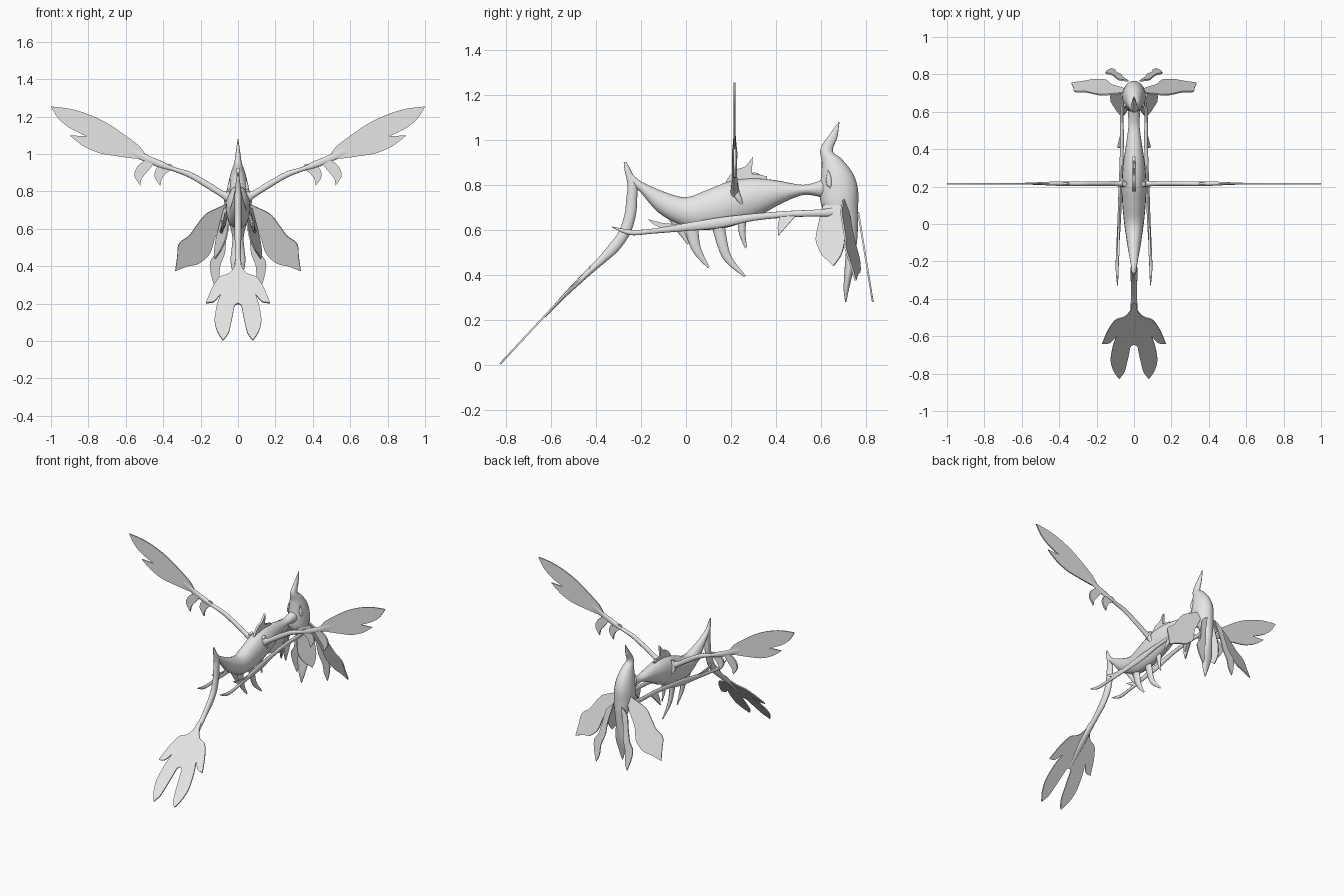
import bpy, bmesh, math
from mathutils import Vector

grey = bpy.data.materials.new("pale_grey")
grey.diffuse_color = (0.8, 0.8, 0.8, 1)


def spline(pts, steps, closed=False, corner=60):
    """Smooth curve through points, keeping strong corners sharp."""
    P = [Vector(p) for p in pts]
    n = len(P)
    T = []
    for i in range(n):
        a, b = P[i - 1] if (i or closed) else P[i], P[(i + 1) % n] if (i < n - 1 or closed) else P[i]
        d1, d2 = P[i] - a, b - P[i]
        sharp = closed and d1.angle(d2, 0) > math.radians(corner)
        size = min(d1.length, d2.length) if d1.length and d2.length else 0.5 * (b - a).length
        T.append((b - a).normalized() * (0 if sharp else size))
    out = []
    for i in range(n if closed else n - 1):
        j = (i + 1) % n
        for k in range(steps):
            t = k / steps
            out.append(P[i] * (2*t**3 - 3*t**2 + 1) + T[i] * (t**3 - 2*t**2 + t)
                       + P[j] * (3*t**2 - 2*t**3) + T[j] * (t**3 - t**2))
    if not closed:
        out.append(P[-1])
    return out


def finish(name, bm, mirror=False, thick=0):
    """Solid parts are shaded smooth, thin plates stay flat."""
    me = bpy.data.meshes.new(name)
    bmesh.ops.recalc_face_normals(bm, faces=bm.faces)
    bm.to_mesh(me)
    bm.free()
    ob = bpy.data.objects.new(name, me)
    bpy.context.collection.objects.link(ob)
    me.materials.append(grey)
    if mirror:
        ob.modifiers.new("mirror", 'MIRROR')
    if thick:
        m = ob.modifiers.new("thickness", 'SOLIDIFY')
        m.thickness, m.offset = thick, 0
    else:
        bpy.context.view_layer.objects.active = ob
        ob.select_set(True)
        bpy.ops.object.shade_smooth_by_angle(angle=math.radians(45))
        ob.select_set(False)
    return ob


def loft(name, stations, place, mirror=False, sides=20, steps=5):
    """Stations: two outline points (u, v, u, v), half width, side offset."""
    bm = bmesh.new()
    rings = []
    V = [Vector(tuple(s) + (0,) * (6 - len(s))) for s in stations]
    for s in spline(V, steps):
        ring = []
        for k in range(sides):
            a = 2 * math.pi * k / sides
            c = math.cos(a)
            u = (s[0] + s[2]) / 2 + c * (s[2] - s[0]) / 2
            v = (s[1] + s[3]) / 2 + c * (s[3] - s[1]) / 2
            ring.append(bm.verts.new(place(u, v, s[5] + s[4] * math.sin(a))))
        rings.append(ring)
    for r, q in zip(rings, rings[1:]):
        for k in range(sides):
            m = (k + 1) % sides
            bm.faces.new((r[k], r[m], q[m], q[k]))
    bm.faces.new(rings[0])
    bm.faces.new(rings[-1])
    return finish(name, bm, mirror)


def leaf(name, outline, place, mirror=True, thick=0.008):
    """Thin plate from a flat outline, then laid into space."""
    bm = bmesh.new()
    f = bm.faces.new([bm.verts.new((p.x, p.y, 0)) for p in spline(outline, 5, True)])
    bmesh.ops.triangulate(bm, faces=[f], ngon_method='EAR_CLIP')
    for v in bm.verts:
        v.co = place(v.co.x, v.co.y)
    return finish(name, bm, mirror, thick)


def side(u, v, w):
    return (w, u, v)


def front(u, v, w):
    return (u, 0.216 + w, v)


# Long body, belly to neck
loft("body", [
    (-0.25, 0.86, -0.245, 0.80, 0.012), (-0.20, 0.815, -0.20, 0.765, 0.02),
    (-0.10, 0.77, -0.12, 0.675, 0.036), (0.0, 0.745, 0.0, 0.61, 0.052),
    (0.10, 0.78, 0.10, 0.60, 0.062), (0.20, 0.818, 0.20, 0.615, 0.066),
    (0.30, 0.83, 0.32, 0.66, 0.06), (0.40, 0.82, 0.42, 0.715, 0.045),
    (0.52, 0.80, 0.52, 0.755, 0.03), (0.60, 0.82, 0.60, 0.745, 0.033),
    (0.67, 0.85, 0.67, 0.72, 0.04)], side)

# Tail with raised knee
loft("tail", [
    (-0.277, 0.90, -0.265, 0.903, 0.003), (-0.272, 0.86, -0.243, 0.86, 0.01),
    (-0.26, 0.80, -0.217, 0.80, 0.017), (-0.265, 0.74, -0.217, 0.74, 0.018),
    (-0.273, 0.67, -0.222, 0.67, 0.018), (-0.30, 0.59, -0.247, 0.585, 0.018),
    (-0.345, 0.53, -0.298, 0.51, 0.017), (-0.395, 0.47, -0.36, 0.455, 0.016),
    (-0.45, 0.415, -0.425, 0.40, 0.018), (-0.54, 0.32, -0.525, 0.31, 0.02),
    (-0.63, 0.218, -0.625, 0.212, 0.008)], side)

# Lobed tail fin
leaf("tail_fin", [
    (0, 0.44), (0.014, 0.43), (0.02, 0.395), (0.05, 0.36), (0.10, 0.34), (0.14, 0.28),
    (0.17, 0.205), (0.13, 0.21), (0.093, 0.25), (0.113, 0.19), (0.125, 0.11),
    (0.11, 0.05), (0.08, 0.004), (0.05, 0.045), (0.03, 0.13), (0.018, 0.19), (0, 0.20)],
    lambda x, z: (x, -0.83 + 0.93 * z, z))

# Head, pointed crest above and long beard below
loft("head", [
    (0.678, 1.078, 0.682, 1.08, 0.002), (0.635, 1.02, 0.672, 1.01, 0.011),
    (0.597, 0.96, 0.652, 0.95, 0.02), (0.603, 0.90, 0.692, 0.915, 0.036),
    (0.60, 0.84, 0.742, 0.85, 0.052), (0.595, 0.77, 0.764, 0.78, 0.062),
    (0.605, 0.70, 0.765, 0.70, 0.062), (0.66, 0.645, 0.765, 0.64, 0.05),
    (0.708, 0.55, 0.76, 0.55, 0.03), (0.705, 0.43, 0.745, 0.43, 0.04),
    (0.70, 0.34, 0.725, 0.34, 0.022), (0.707, 0.28, 0.712, 0.28, 0.003)], side)

# Slit eyes
loft("eye", [
    (0.63, 0.865, 0.633, 0.865, 0.003, 0.042), (0.623, 0.83, 0.647, 0.83, 0.01, 0.046),
    (0.625, 0.80, 0.65, 0.80, 0.01, 0.048), (0.64, 0.785, 0.643, 0.785, 0.003, 0.05)],
    side, True, 12, 3)

# Broad leaves beside the head, lower edge swept back
leaf("broad_leaf", [
    (0.03, 0.75), (0.09, 0.72), (0.17, 0.68), (0.22, 0.62), (0.26, 0.565), (0.315, 0.52),
    (0.325, 0.45), (0.335, 0.375), (0.27, 0.40), (0.21, 0.415), (0.15, 0.47), (0.12, 0.56),
    (0.06, 0.66)],
    lambda x, z: (x, 0.74 - 0.35 * (z + 0.75 * x - 0.665), z))

# Narrow leaves trailing behind the head
leaf("narrow_leaf", [
    (0.03, 0.68), (0.08, 0.64), (0.10, 0.55), (0.12, 0.47), (0.15, 0.42), (0.143, 0.35),
    (0.12, 0.28), (0.10, 0.33), (0.095, 0.40), (0.07, 0.47), (0.06, 0.56)],
    lambda x, z: (x, 0.765 + 0.1625 * (0.68 - z), z))

# Forked cheek leaves
leaf("cheek_leaf", [
    (0.61, 0.71), (0.588, 0.62), (0.578, 0.55), (0.605, 0.487), (0.625, 0.53), (0.634, 0.57),
    (0.637, 0.50), (0.655, 0.44), (0.69, 0.49), (0.705, 0.56), (0.70, 0.71)],
    lambda y, z: (0.055 + 0.25 * (0.70 - z) + 0.4 * (y - 0.65), y, z))

# Side streamers with small prongs
loft("streamer", [
    (0.68, 0.70, 0.68, 0.66, 0.008, 0.055), (0.58, 0.69, 0.59, 0.66, 0.009, 0.065),
    (0.45, 0.684, 0.45, 0.655, 0.01, 0.064), (0.30, 0.672, 0.30, 0.64, 0.01, 0.068),
    (0.15, 0.655, 0.15, 0.608, 0.01, 0.074), (0.0, 0.63, 0.0, 0.595, 0.009, 0.08),
    (-0.15, 0.605, -0.15, 0.583, 0.008, 0.088), (-0.24, 0.60, -0.25, 0.577, 0.008, 0.09),
    (-0.33, 0.615, -0.327, 0.61, 0.002, 0.088)], side, True, 12)
leaf("streamer_barb", [(0.49, 0.665), (0.455, 0.625), (0.41, 0.574), (0.408, 0.62), (0.42, 0.665)],
     lambda y, z: (0.066 + 0.22 * (0.665 - z), y, z), thick=0.009)
leaf("streamer_spur", [(-0.02, 0.61), (-0.09, 0.602), (-0.14, 0.622), (-0.17, 0.648),
                       (-0.10, 0.63), (-0.02, 0.625)],
     lambda y, z: (0.083, y, z), thick=0.009)

# Hooked belly prongs
for i, (y0, z0, y1, z1, y2, z2, w) in enumerate([
        (0.02, 0.63, 0.045, 0.51, 0.10, 0.43, 0.065),
        (0.14, 0.63, 0.18, 0.475, 0.262, 0.39, 0.06),
        (0.25, 0.66, 0.25, 0.58, 0.267, 0.518, 0.045),
        (-0.06, 0.66, -0.03, 0.60, 0.01, 0.535, 0.05)]):
    loft("belly_prong_%d" % (i + 1), [
        (y0 - w / 2, z0, y0 + w / 2, z0, 0.016),
        (y1 - w * 0.3, z1, y1 + w * 0.3, z1 + 0.015, 0.011),
        (y2 - 0.004, z2, y2 + 0.004, z2 + 0.006, 0.002)], side, False, 12)

# Back fin
leaf("back_fin", [
    (0.16, 0.78), (0.19, 0.835), (0.225, 0.868), (0.263, 0.882), (0.297, 0.925), (0.292, 0.85),
    (0.36, 0.838), (0.36, 0.79)], lambda y, z: (0, y, z), False, 0.014)

# Wing arms and shoulders
loft("wing_arm", [
    (0.03, 0.80, 0.05, 0.73, 0.02), (0.08, 0.803, 0.085, 0.765, 0.015),
    (0.15, 0.847, 0.16, 0.813, 0.012), (0.255, 0.905, 0.26, 0.873, 0.012),
    (0.34, 0.93, 0.345, 0.907, 0.012), (0.41, 0.963, 0.415, 0.925, 0.012),
    (0.47, 0.988, 0.475, 0.95, 0.009), (0.56, 1.035, 0.58, 0.995, 0.005),
    (0.62, 1.06, 0.63, 1.04, 0.002)], front, True, 14)
loft("shoulder", [
    (0.20, 0.80, 0.23, 0.81, 0.012, 0.05), (0.205, 0.765, 0.237, 0.77, 0.014, 0.06),
    (0.225, 0.73, 0.25, 0.735, 0.012, 0.06), (0.247, 0.705, 0.253, 0.708, 0.003, 0.058)],
    side, True, 12)

# Wing blades with a notch near the tip
leaf("wing_blade", [
    (0.45, 0.975), (0.49, 0.995), (0.53, 1.045), (0.61, 1.105), (0.70, 1.165), (0.80, 1.212),
    (0.90, 1.242), (1.0, 1.254), (0.96, 1.19), (0.90, 1.14), (0.81, 1.095), (0.90, 1.10),
    (0.83, 1.045), (0.74, 1.005), (0.64, 0.988), (0.54, 0.975)],
    lambda x, z: (x, 0.216, z))

# Hooked claws under each wing
for i, (dx, dz) in enumerate([(0, 0), (-0.107, -0.002)]):
    drop = 0.025 * i
    leaf("wing_claw_%d" % (i + 1), [
        (0.47 + dx, 0.972 - drop), (0.515 + dx, 0.955 + dz - drop / 2), (0.545 + dx, 0.922 + dz),
        (0.553 + dx, 0.88 + dz), (0.522 + dx, 0.832 + dz), (0.515 + dx, 0.868 + dz),
        (0.488 + dx, 0.902 + dz), (0.45 + dx, 0.948 - drop)],
        lambda x, z: (x, 0.216, z), thick=0.012)
